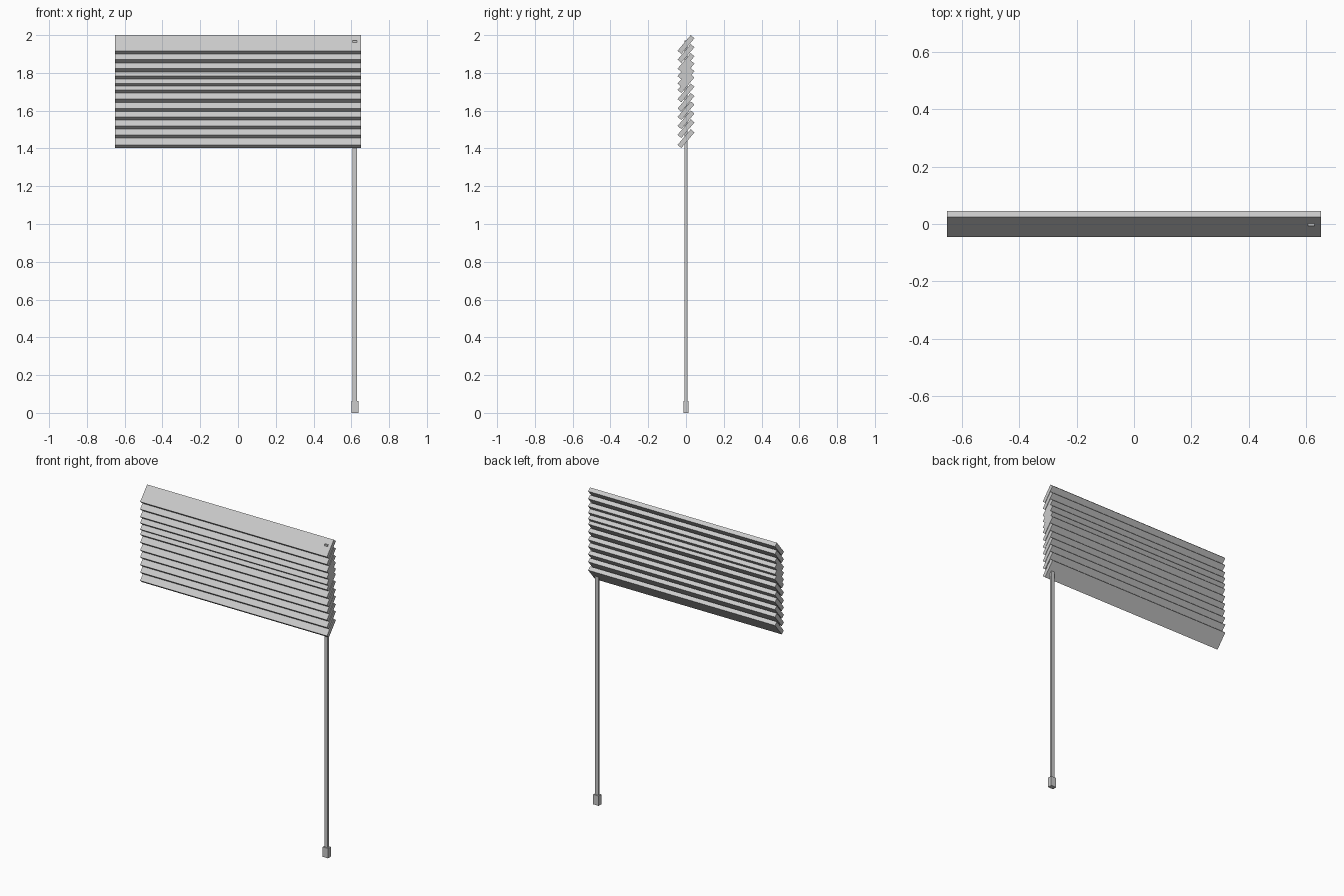
import bpy
from math import radians

if "Cube" in bpy.data.objects:
    bpy.data.objects.remove(bpy.data.objects["Cube"])


def box(name, size, loc, tilt=0.0):
    bpy.ops.mesh.primitive_cube_add(size=1, location=loc, rotation=(tilt, 0, 0))
    ob = bpy.context.object
    ob.name = name
    ob.scale = size
    bpy.ops.object.transform_apply(location=False, rotation=False, scale=True)
    return ob


# Tilted slats, bunched slightly unevenly like a hanging blind
slat_heights = [1.950, 1.903, 1.855, 1.816, 1.776, 1.743,
                1.694, 1.644, 1.600, 1.552, 1.505, 1.452]
for i, z in enumerate(slat_heights):
    box(f"slat_{i + 1}", (1.304, 0.108, 0.026), (0, 0, z), radians(50))

# Pull cord running up through the slats
cord_bottom, cord_top = 0.03, 1.972
box("pull_cord", (0.023, 0.014, cord_top - cord_bottom),
    (0.619, 0, (cord_top + cord_bottom) / 2))

# Handle at the end of the cord
box("cord_handle", (0.038, 0.028, 0.062), (0.619, 0, 0.031))
